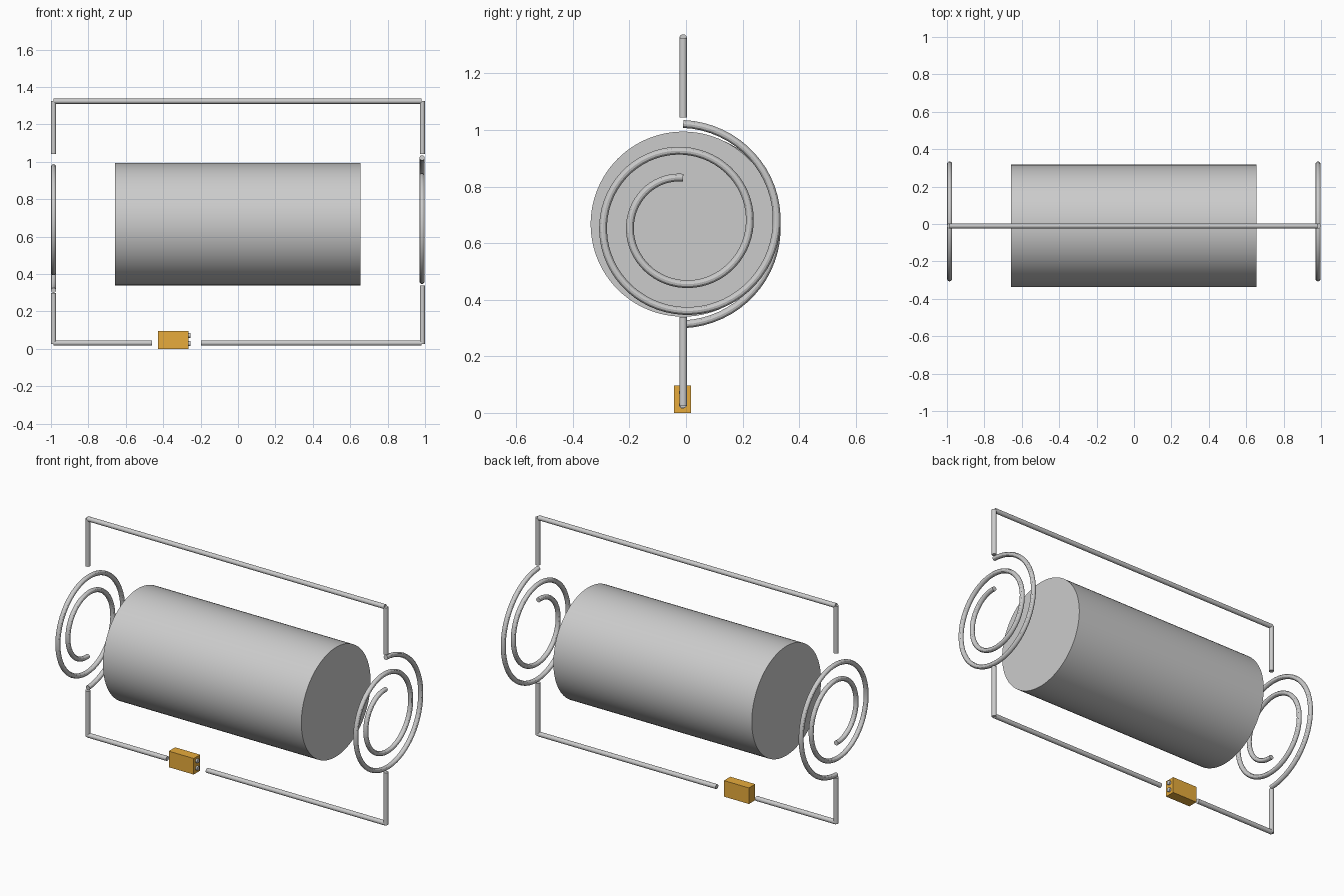
import bpy
from math import pi, sin, cos
from mathutils import Vector

if "Cube" in bpy.data.objects:
    bpy.data.objects.remove(bpy.data.objects["Cube"])

R = 0.0138           # tube radius
Y = -0.01            # depth of the circuit plane
CZ = 0.667           # height of the cylinder axis and coils
X = 0.986            # half width of the frame


def finish(ob, name):
    ob.name = name
    ob.data.name = name
    bpy.ops.object.shade_smooth_by_angle()
    return ob


def rod(name, a, b, radius=R, sides=24):
    a, b = Vector(a), Vector(b)
    d = b - a
    bpy.ops.mesh.primitive_cylinder_add(
        vertices=sides, radius=radius, depth=d.length, location=(a + b) / 2,
        rotation=d.to_track_quat('Z', 'Y').to_euler())
    return finish(bpy.context.object, name)


def coil(name, x, flip, turns=2, steps=64):
    # flat spiral, starting at the top (flip=1) or bottom (flip=-1), towards +y
    cu = bpy.data.curves.new(name, 'CURVE')
    cu.dimensions = '3D'
    cu.bevel_depth = R
    cu.bevel_resolution = 4
    cu.use_fill_caps = True
    n = turns * steps
    sp = cu.splines.new('POLY')
    sp.points.add(n)
    for i, p in enumerate(sp.points):
        t = i / steps
        r = 0.354 - 0.095 * t
        a = 2 * pi * t
        p.co = (x, Y + r * sin(a), CZ + flip * r * cos(a), 1)
    ob = bpy.data.objects.new(name, cu)
    bpy.context.collection.objects.link(ob)
    bpy.ops.object.select_all(action='DESELECT')
    ob.select_set(True)
    bpy.context.view_layer.objects.active = ob
    bpy.ops.object.convert(target='MESH')
    finish(bpy.context.object, name)


# Central body
rod("core_cylinder", (-0.657, Y, CZ), (0.655, Y, CZ), 0.327, 96)

# Rectangular wire frame
rod("top_wire", (-X, Y, 1.324), (0.981, Y, 1.324))
rod("bottom_wire_left", (-X, Y, 0.031), (-0.46, Y, 0.031))
rod("bottom_wire_right", (-0.197, Y, 0.031), (0.981, Y, 0.031))
for side, s, low in (("left", -1, 0.298), ("right", 1, 0.338)):
    rod(side + "_upper_post", (s * X, Y, 1.043), (s * X, Y, 1.325))
    rod(side + "_lower_post", (s * X, Y, 0.025), (s * X, Y, low))

# Spiral coils at both ends
coil("right_coil", X - 0.002, 1)
coil("left_coil", -X, -1)

# Battery block with two terminals
bpy.ops.mesh.primitive_cube_add(size=1, location=(-0.346, Y - 0.002, 0.048))
box = bpy.context.object
box.name = "battery"
box.scale = (0.165, 0.06, 0.096)
bpy.ops.object.transform_apply(location=False, rotation=False, scale=True)
gold = bpy.data.materials.new("gold")
gold.diffuse_color = (0.8, 0.41, 0.045, 1)
gold.use_nodes = True
gold.node_tree.nodes["Principled BSDF"].inputs["Base Color"].default_value = gold.diffuse_color
box.data.materials.append(gold)
for name, z in (("terminal_upper", 0.072), ("terminal_lower", 0.028)):
    rod(name, (-0.27, Y - 0.002, z), (-0.254, Y - 0.002, z), 0.013, 16)
